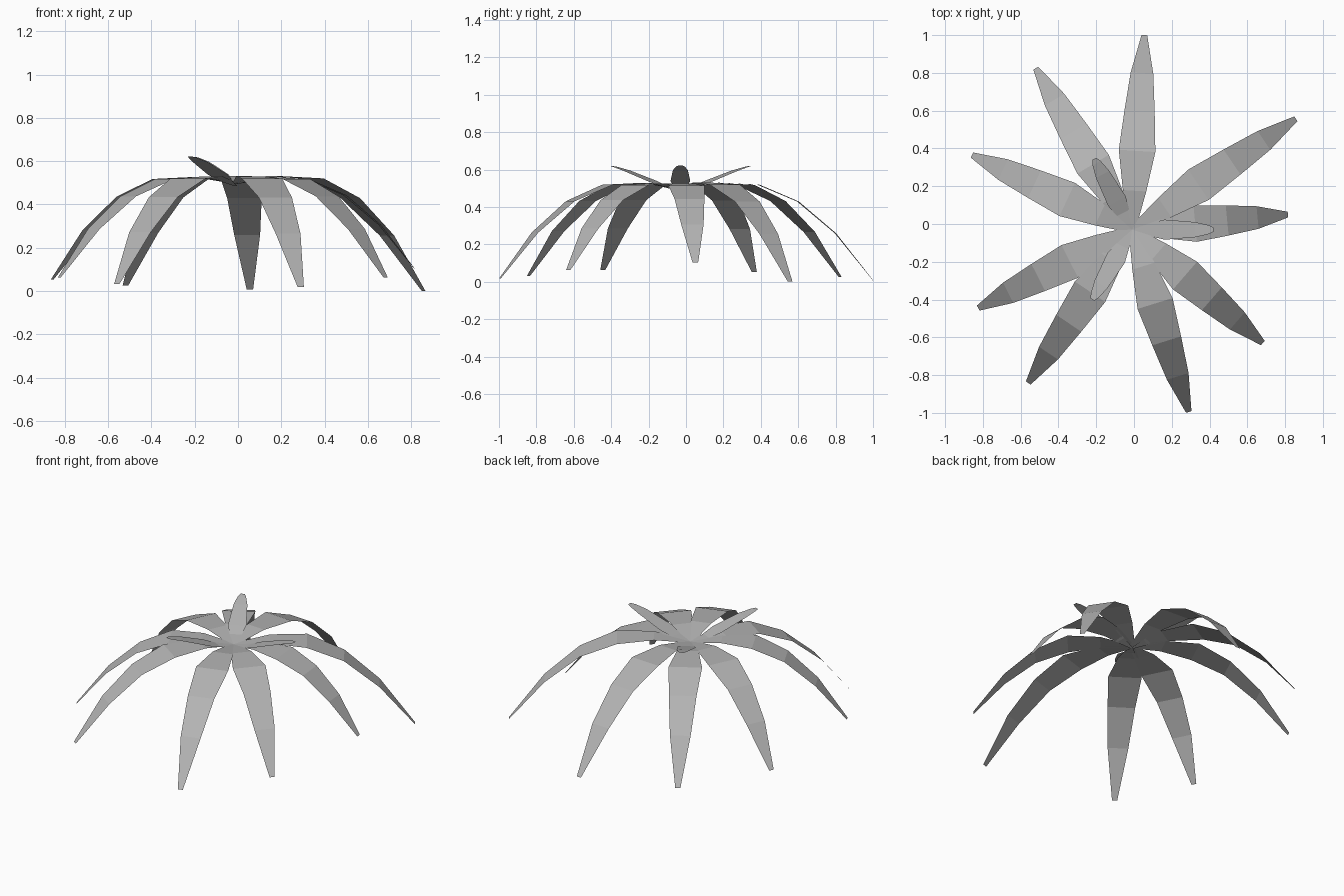
import bpy, math
from mathutils import Vector

if "Cube" in bpy.data.objects:
    bpy.data.objects.remove(bpy.data.objects["Cube"])

leaf_mat = bpy.data.materials.new("leaf grey")
leaf_mat.diffuse_color = (0.45, 0.45, 0.45, 1)
leaf_mat.use_nodes = True
leaf_mat.node_tree.nodes["Principled BSDF"].inputs["Base Color"].default_value = leaf_mat.diffuse_color

HUB = Vector((-0.01, -0.03, 0))

# Stations along a leaf: (fraction of length, rise per unit length, half width)
FROND = [(0.0, 0.0, 0.018), (0.2, 0.034, 0.062), (0.405, 0.024, 0.097),
         (0.61, -0.063, 0.08), (0.805, -0.228, 0.06), (1.0, -0.472, 0.015)]
SPROUT = [(0.0, 0.0, 0.008), (0.2, 0.05, 0.032), (0.4, 0.125, 0.053),
          (0.78, 0.26, 0.04), (0.94, 0.305, 0.024), (1.0, 0.318, 0.012)]


def leaf(name, tip, hub_z, stations):
    """Flat strip of quads that runs from the hub to the tip (x, y)."""
    d = Vector((tip[0], tip[1], 0)) - HUB
    length = d.length
    side = Vector((-d.y, d.x, 0)) / length
    verts = []
    for t, rise, w in stations:
        p = HUB + d * t + Vector((0, 0, hub_z + rise * length))
        verts += [p - side * w, p + side * w]
    faces = [(2 * i, 2 * i + 2, 2 * i + 3, 2 * i + 1)
             for i in range(len(stations) - 1)]
    me = bpy.data.meshes.new(name)
    me.from_pydata(verts, [], faces)
    me.materials.append(leaf_mat)
    ob = bpy.data.objects.new(name, me)
    bpy.context.collection.objects.link(ob)


# Long drooping fronds
for i, tip in enumerate([(0.055, 1.0), (0.857, 0.557), (0.815, 0.05),
                         (0.682, -0.63), (0.29, -0.995), (-0.56, -0.842),
                         (-0.825, -0.445), (-0.858, 0.365), (-0.52, 0.825)]):
    leaf(f"drooping_frond_{i + 1}", tip, 0.495, FROND)

# Short young leaves that point upward
for i, tip in enumerate([(0.42, -0.03), (-0.21, 0.345), (-0.22, -0.4)]):
    leaf(f"young_leaf_{i + 1}", tip, 0.485, SPROUT)
